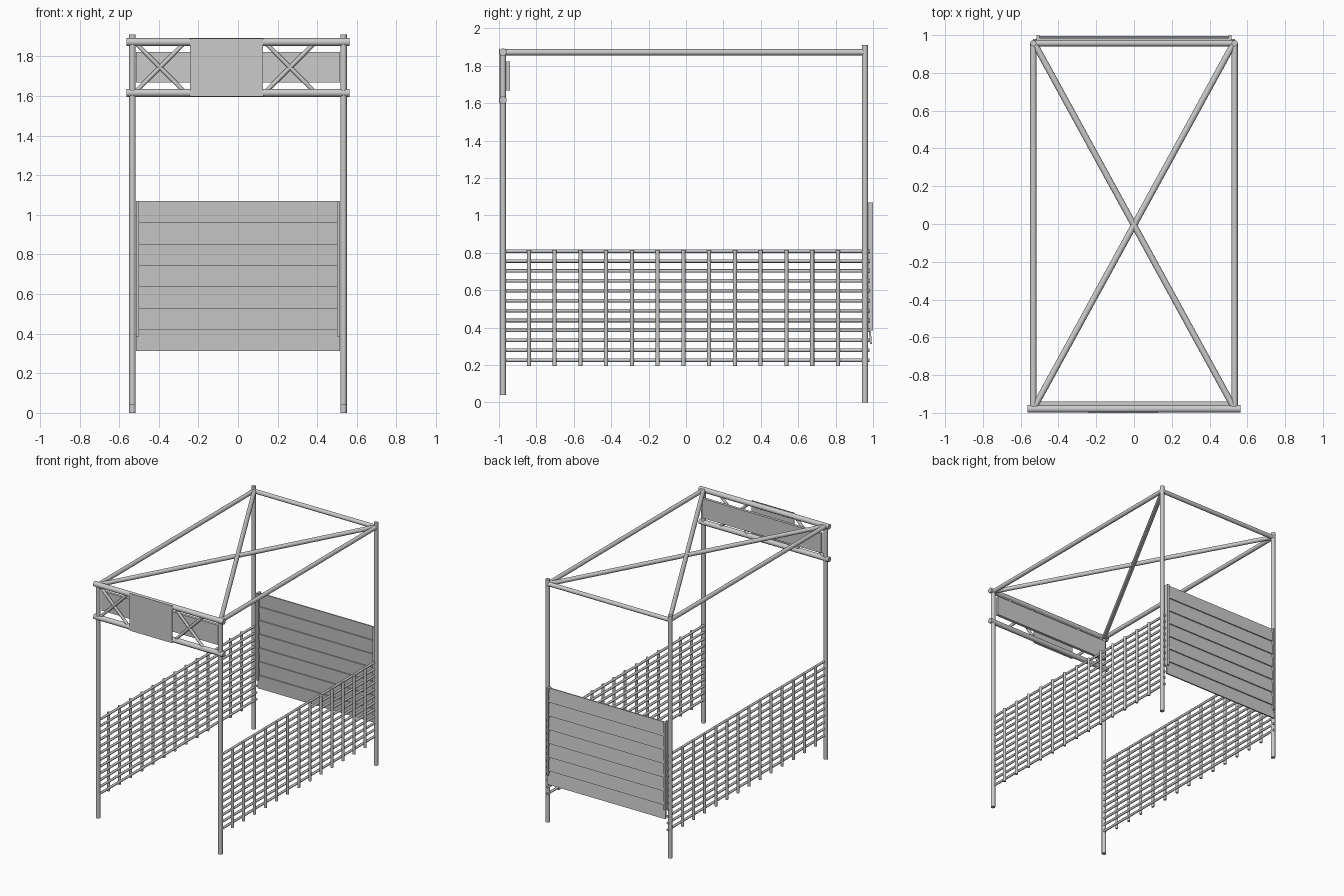
import bpy, bmesh, math
from mathutils import Vector, Matrix

if "Cube" in bpy.data.objects:
    bpy.data.objects.remove(bpy.data.objects["Cube"])


def finish(bm, name):
    me = bpy.data.meshes.new(name)
    bm.to_mesh(me)
    bm.free()
    ob = bpy.data.objects.new(name, me)
    bpy.context.collection.objects.link(ob)
    return ob


def rods(name, segments, r, sides=16):
    """Round poles between pairs of points, joined into one object."""
    bm = bmesh.new()
    for a, b in segments:
        a, b = Vector(a), Vector(b)
        d = b - a
        m = Matrix.Translation((a + b) / 2) @ d.to_track_quat('Z', 'Y').to_matrix().to_4x4()
        bmesh.ops.create_cone(bm, cap_ends=True, segments=sides, radius1=r,
                              radius2=r, depth=d.length, matrix=m)
    for f in bm.faces:
        f.smooth = len(f.verts) == 4
    for e in bm.edges:
        e.smooth = all(len(f.verts) == 4 for f in e.link_faces)
    return finish(bm, name)


def box(name, lo, hi):
    lo, hi = Vector(lo), Vector(hi)
    bm = bmesh.new()
    m = Matrix.Translation((lo + hi) / 2) @ Matrix.Diagonal((*(hi - lo), 1))
    bmesh.ops.create_cube(bm, size=1, matrix=m)
    return finish(bm, name)


PX, YF, YB, ZT = 0.533, -0.979, 0.957, 1.872

# Corner posts, roof side beams and trellis on each side
for s, side in ((-1, "left"), (1, "right")):
    x = s * PX
    rods(f"front_post_{side}", [((x, YF, 0.04), (x, YF, ZT))], 0.0165)
    rods(f"back_post_{side}", [((x, YB, 0), (x, YB, 1.91))], 0.0165)
    rods(f"roof_side_beam_{side}", [((x, YF, ZT), (x, YB, ZT))], 0.0165)
    rods(f"trellis_rails_{side}",
         [((s * 0.526, -0.985, 0.226 + i * 0.0530), (s * 0.526, 0.98, 0.226 + i * 0.0530))
          for i in range(12)], 0.0095, 10)
    rods(f"trellis_uprights_{side}",
         [((s * 0.539, -0.84 + i * 0.1377, 0.195), (s * 0.539, -0.84 + i * 0.1377, 0.815))
          for i in range(13)], 0.011, 10)
    # Batten at the end of the back wall boards
    xa, xb = sorted((s * 0.500, s * 0.516))
    box(f"back_batten_{side}", (xa, 0.96, 0.385), (xb, 1.0, 1.07))

# Roof back beam and crossed diagonals
rods("roof_back_beam", [((-PX, YB, ZT), (PX, YB, ZT))], 0.0165)
for s, side in ((-1, "left"), (1, "right")):
    rods(f"roof_diagonal_{side}", [((s * 0.525, YB - 0.005, ZT), (-s * 0.525, -0.965, ZT))], 0.0165)

# Front fascia: two thick beams with crossed braces between
for z, n in ((1.873, "upper"), (1.616, "lower")):
    rods(f"fascia_beam_{n}", [((-0.564, YF, z), (0.564, YF, z))], 0.0200)
for cx, n in ((-0.394, "left"), (0.263, "right")):
    rods(f"fascia_cross_brace_{n}",
         [((cx - k * 0.12, YF, 1.625), (cx + k * 0.12, YF, 1.865)) for k in (-1, 1)], 0.011)

# Boards of the fascia
box("fascia_back_board", (-0.516, -0.963, 1.668), (0.516, -0.941, 1.823))
box("fascia_front_board", (-0.243, -1.0, 1.597), (0.126, -0.996, 1.891))

# Back wall of seven lapped boards, each leaning out at its lower edge
h = 0.757 / 7
bm = bmesh.new()
for i in range(7):
    z0 = 0.313 + i * h
    z1 = z0 + h
    ring = [(0.983, z0), (0.994, z0), (0.985, z1), (0.975, z1)]
    vs = [bm.verts.new((-0.516, y, z)) for y, z in ring]
    f = bm.faces.new(vs)
    out = bmesh.ops.extrude_face_region(bm, geom=[f])
    bmesh.ops.translate(bm, vec=(1.032, 0, 0),
                        verts=[v for v in out["geom"] if isinstance(v, bmesh.types.BMVert)])
bmesh.ops.recalc_face_normals(bm, faces=bm.faces)
finish(bm, "back_wall_boards")
